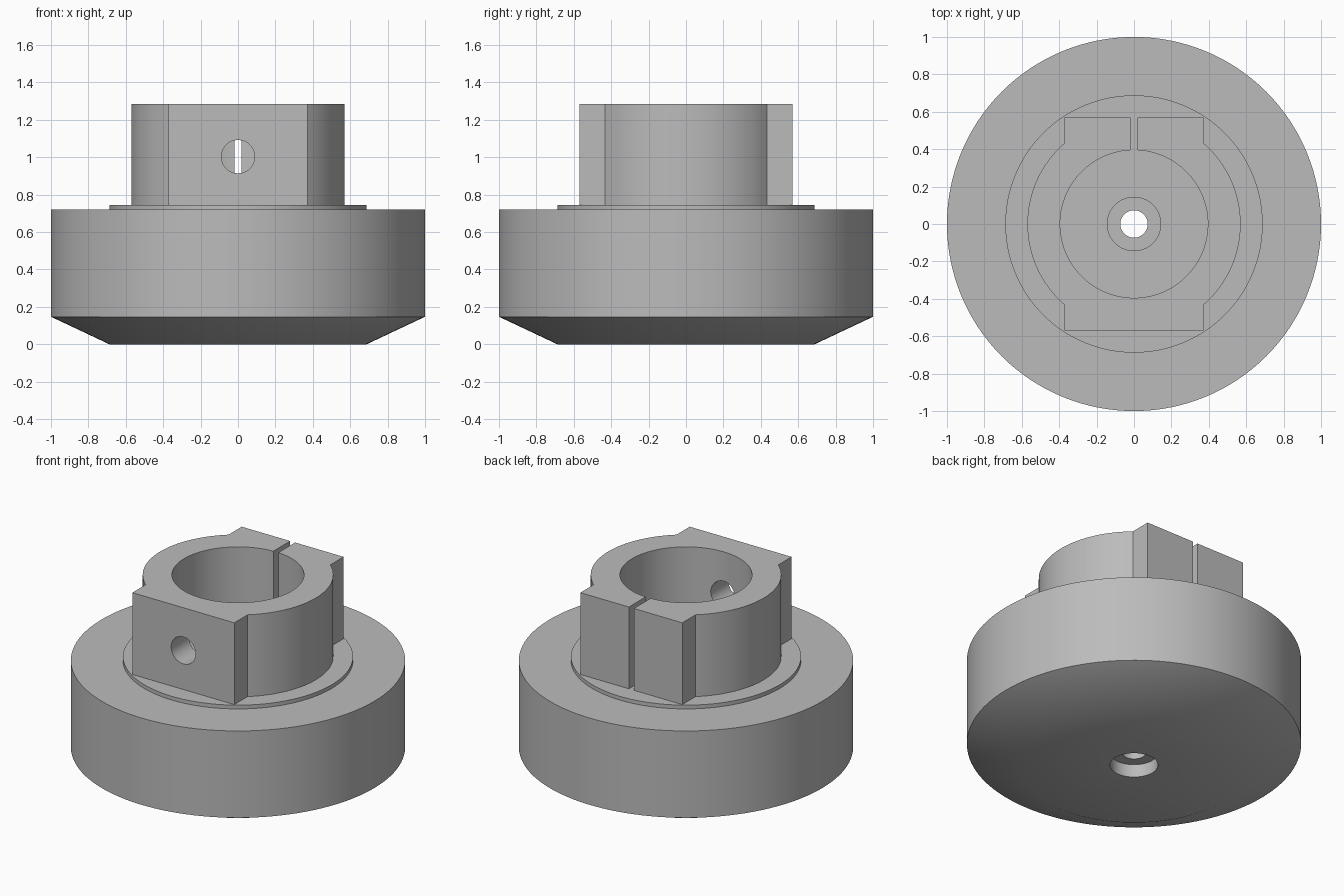
import bpy
import bmesh
from math import cos, sin, pi, radians, asin, acos

cube = bpy.data.objects.get("Cube")
if cube:
    bpy.data.objects.remove(cube, do_unlink=True)

# Dimensions
SEG = 128
FLOOR = 0.745          # top of the raised flange, where the collar stands
TOP = 1.285
BORE, OUTER = 0.395, 0.57
PAD, SLOT = 0.372, 0.018
HOLE, STEP = 0.073, 0.143

grey = bpy.data.materials.new("plain grey")
grey.use_nodes = True
colour = (0.5, 0.5, 0.5, 1)
grey.diffuse_color = colour
grey.node_tree.nodes["Principled BSDF"].inputs["Base Color"].default_value = colour


def make_object(name, bm):
    bmesh.ops.recalc_face_normals(bm, faces=bm.faces)
    mesh = bpy.data.meshes.new(name)
    bm.to_mesh(mesh)
    bm.free()
    mesh.materials.append(grey)
    obj = bpy.data.objects.new(name, mesh)
    bpy.context.collection.objects.link(obj)
    return obj


def select_only(obj):
    bpy.ops.object.select_all(action='DESELECT')
    obj.select_set(True)
    bpy.context.view_layer.objects.active = obj


def smooth(obj):
    select_only(obj)
    bpy.ops.object.shade_smooth_by_angle(angle=radians(30))


def lathe(name, profile):
    """Revolve a closed (radius, height) profile about z."""
    bm = bmesh.new()
    rings = []
    for i in range(SEG):
        a = 2 * pi * i / SEG
        rings.append([bm.verts.new((r * cos(a), r * sin(a), z)) for r, z in profile])
    n = len(profile)
    for i in range(SEG):
        a, b = rings[i], rings[(i + 1) % SEG]
        for j in range(n):
            k = (j + 1) % n
            bm.faces.new((a[j], b[j], b[k], a[k]))
    return make_object(name, bm)


def arc(radius, start, end, steps):
    return [(radius * cos(start + (end - start) * i / steps),
             radius * sin(start + (end - start) * i / steps))
            for i in range(steps + 1)]


# Wheel: chamfered disc, raised flange and stepped centre hole
wheel = lathe("wheel_base", [
    (STEP, 0), (0.688, 0), (1, 0.147), (1, 0.72), (0.688, 0.72),
    (0.688, FLOOR), (STEP, FLOOR), (STEP, FLOOR - 0.085),
    (HOLE, FLOOR - 0.085), (HOLE, 0.085), (STEP, 0.085)])
smooth(wheel)

# Collar: split ring with a flat pad at the front and the back
corner = acos(PAD / OUTER)
slit = asin(SLOT / BORE)
outline = [(SLOT, OUTER), (PAD, OUTER)]
outline += arc(OUTER, corner, -corner, 36)
outline += [(PAD, -OUTER), (-PAD, -OUTER)]
outline += arc(OUTER, pi + corner, pi - corner, 36)
outline += [(-PAD, OUTER), (-SLOT, OUTER)]
outline += arc(BORE, pi / 2 + slit, 5 * pi / 2 - slit, 96)

bm = bmesh.new()
base = bm.faces.new([bm.verts.new((x, y, FLOOR)) for x, y in outline])
lifted = bmesh.ops.extrude_face_region(bm, geom=[base], use_keep_orig=True)
for v in lifted["geom"]:
    if isinstance(v, bmesh.types.BMVert):
        v.co.z = TOP
collar = make_object("split_collar", bm)

# Screw hole through the front pad only
bpy.ops.mesh.primitive_cylinder_add(vertices=48, radius=0.089, depth=0.6,
                                    location=(0, -0.45, 1.003),
                                    rotation=(pi / 2, 0, 0))
cutter = bpy.context.object
cutter.name = "screw_hole_cutter"
cutter.hide_render = True
cutter.data.materials.append(grey)
cut = collar.modifiers.new("screw hole", 'BOOLEAN')
cut.operation = 'DIFFERENCE'
cut.solver = 'EXACT'
cut.object = cutter
select_only(collar)
bpy.ops.object.modifier_apply(modifier=cut.name)
bpy.data.objects.remove(cutter, do_unlink=True)
smooth(collar)
